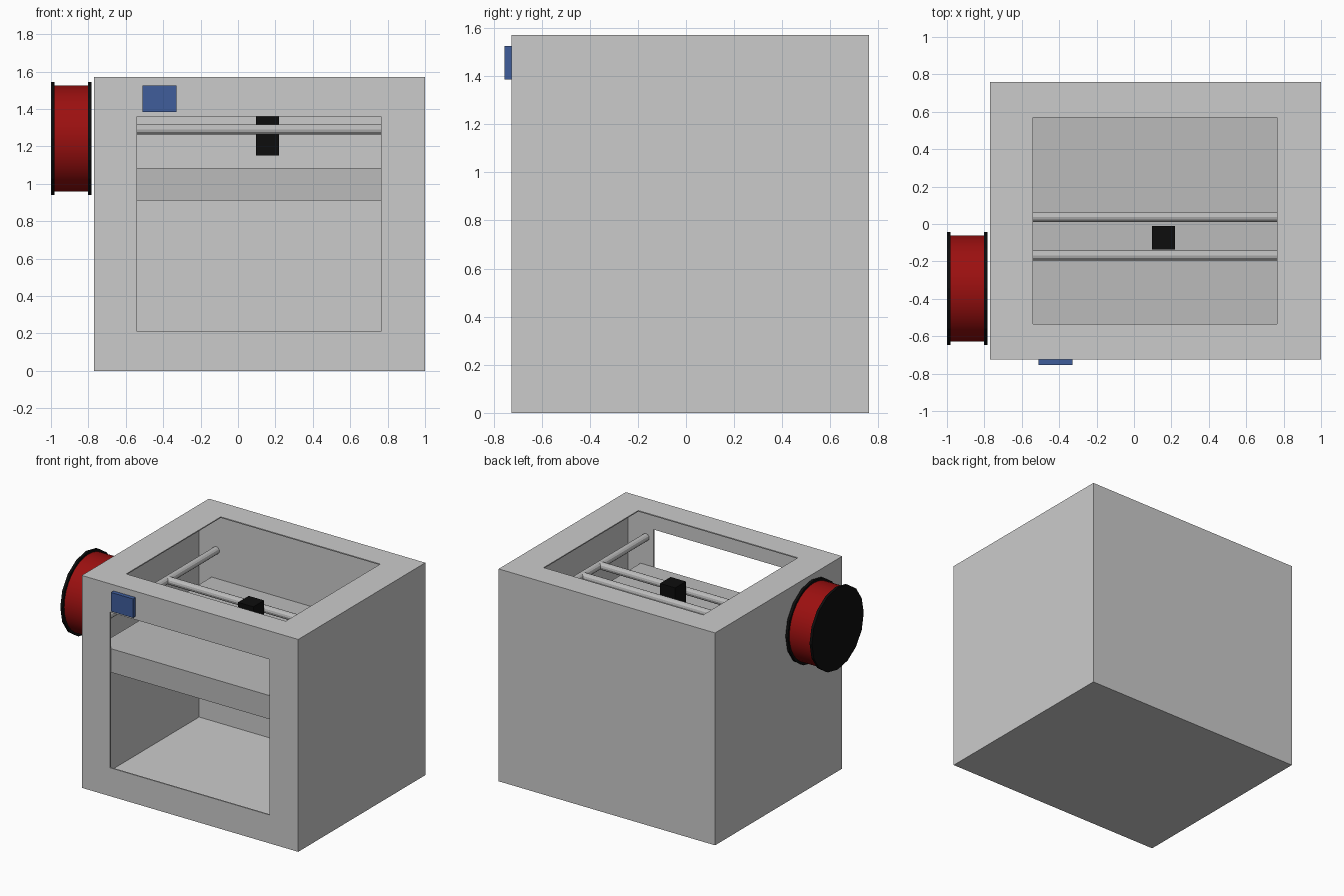
import bpy, math
from mathutils import Vector

if "Cube" in bpy.data.objects:
    bpy.data.objects.remove(bpy.data.objects["Cube"])


def material(name, rgb):
    m = bpy.data.materials.new(name)
    m.diffuse_color = (*rgb, 1)
    m.use_nodes = True
    m.node_tree.nodes["Principled BSDF"].inputs["Base Color"].default_value = m.diffuse_color
    return m


BLACK = material("black_plastic", (0.004, 0.004, 0.004))
RED = material("red_filament", (0.33, 0.005, 0.005))
BLUE = material("blue_screen", (0.05, 0.11, 0.33))
BED = material("bed_grey", (0.5, 0.5, 0.5))
STEEL = material("steel", (0.5, 0.5, 0.5))


def box(name, lo, hi, mat=None):
    lo, hi = Vector(lo), Vector(hi)
    bpy.ops.mesh.primitive_cube_add(size=1, location=(lo + hi) / 2)
    o = bpy.context.object
    o.name = name
    o.scale = hi - lo
    bpy.ops.object.transform_apply(location=False, rotation=False, scale=True)
    if mat:
        o.data.materials.append(mat)
    return o


def cylinder(name, start, end, radius, sides, mat, smooth=True):
    start, end = Vector(start), Vector(end)
    axis = end - start
    bpy.ops.mesh.primitive_cylinder_add(vertices=sides, radius=radius, depth=axis.length,
                                        location=(start + end) / 2)
    o = bpy.context.object
    o.name = name
    # lay the cylinder along x or y
    o.rotation_euler = (0, math.pi / 2, 0) if abs(axis.x) > abs(axis.y) else (math.pi / 2, 0, 0)
    o.data.materials.append(mat)
    if smooth:
        bpy.ops.object.shade_smooth_by_angle(angle=math.radians(40))
    return o


# Housing: thin shell with openings in the top and front
housing = box("housing", (-0.77, -0.725, 0), (1.0, 0.76, 1.57))
cutters = [
    box("cavity_cutter", (-0.745, -0.715, 0.02), (0.975, 0.61, 1.562)),
    box("top_cutter", (-0.54, -0.535, 1.4), (0.765, 0.57, 1.8)),
    box("front_cutter", (-0.54, -0.9, 0.21), (0.765, -0.5, 1.36)),
]
for c in cutters:
    c.hide_render = True
    mod = housing.modifiers.new(c.name, 'BOOLEAN')
    mod.operation = 'DIFFERENCE'
    mod.solver = 'EXACT'
    mod.object = c
bpy.context.view_layer.objects.active = housing
for c in cutters:
    bpy.ops.object.modifier_apply(modifier=c.name)
    bpy.data.objects.remove(c)

# Print bed
box("print_bed", (-0.64, -0.712, 0.91), (0.87, 0.605, 1.085), BED)

# Gantry rods: two side rails and two cross rails
for side, x in (("left", -0.605), ("right", 0.825)):
    cylinder(f"{side}_rail", (x, -0.71, 1.29), (x, 0.61, 1.29), 0.027, 12, STEEL, False)
for place, y in (("front", -0.168), ("back", 0.037)):
    cylinder(f"{place}_cross_rail", (-0.605, y, 1.29), (0.825, y, 1.29), 0.027, 12, STEEL, False)

# Print head
box("print_head", (0.095, -0.135, 1.15), (0.22, -0.01, 1.377), BLACK)

# Control screen
box("control_screen", (-0.51, -0.755, 1.385), (-0.33, -0.72, 1.525), BLUE)

# Filament spool on the left side
SY, SZ = -0.345, 1.242
cylinder("filament_roll", (-0.985, SY, SZ), (-0.795, SY, SZ), 0.284, 32, RED)
for side, x in (("outer", -1.0), ("inner", -0.803)):
    cylinder(f"{side}_spool_flange", (x, SY, SZ), (x + 0.019, SY, SZ), 0.303, 16, BLACK, False)
